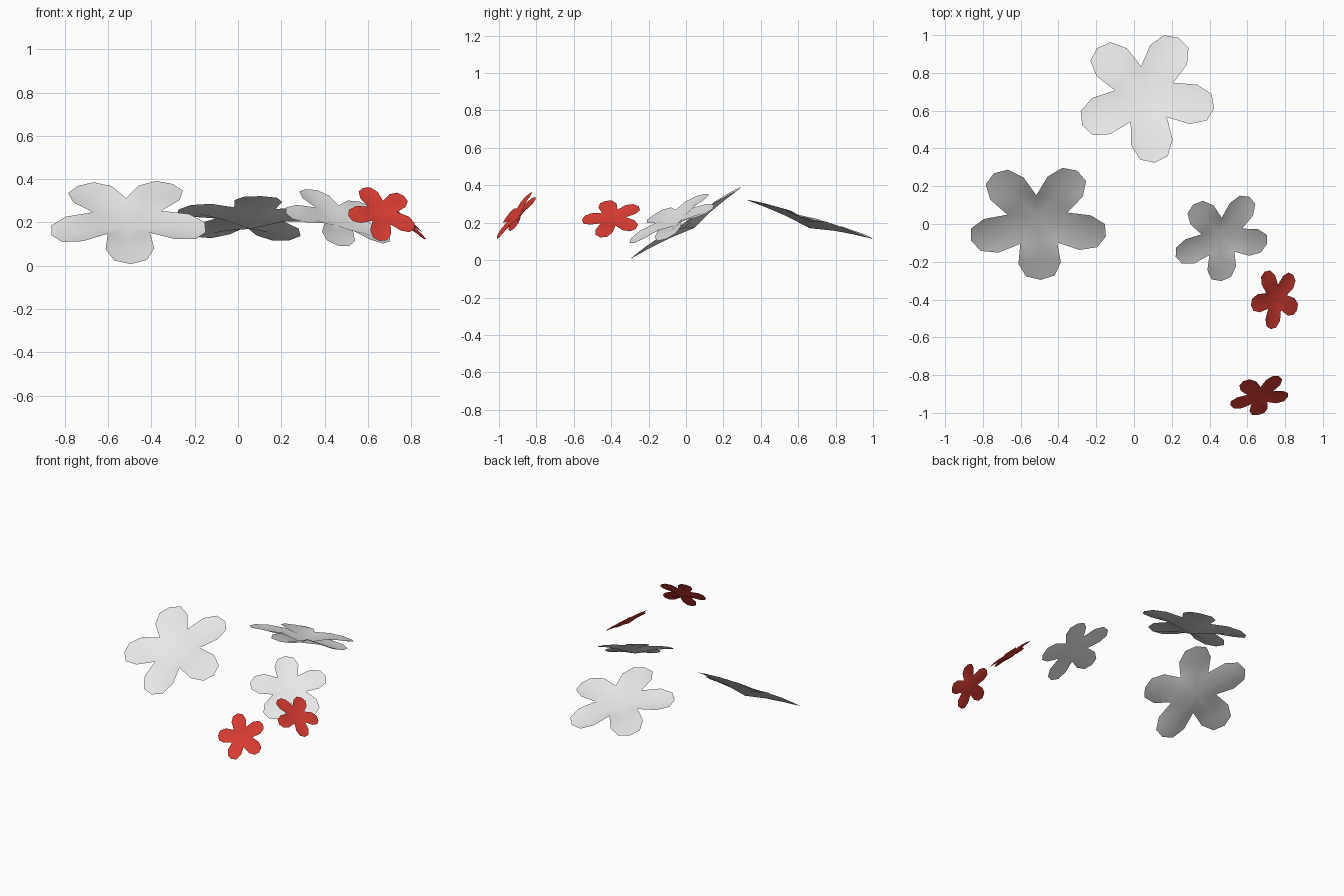
import bpy, math
from mathutils import Vector, Matrix

if "Cube" in bpy.data.objects:
    bpy.data.objects.remove(bpy.data.objects["Cube"])


def material(name, rgb):
    m = bpy.data.materials.new(name)
    m.diffuse_color = (*rgb, 1)
    m.use_nodes = True
    m.node_tree.nodes["Principled BSDF"].inputs["Base Color"].default_value = m.diffuse_color
    return m


WHITE = material("white petals", (0.8, 0.8, 0.8))
RED = material("red petals", (0.68, 0.045, 0.032))

# One petal: (radial, sideways, height) in units of the flower radius
PETAL = [
    (0.36, -0.26, 0.04),                        # notch shared with the previous petal
    (0.40, 0.0, -0.05), (0.70, 0.0, -0.02),     # midline
    (0.70, -0.30, 0.03), (0.93, -0.20, 0.01),   # right edge
    (1.00, 0.0, 0.0),                           # tip
    (0.93, 0.20, 0.01), (0.70, 0.30, 0.03),     # left edge
]


def flower(name, centre, normal, tip_dir, radius, mat):
    """Five-petalled cupped blossom; the first petal points along tip_dir."""
    n = len(PETAL)
    verts, faces = [(0, 0, -0.12 * radius)], []
    for k in range(5):
        turn = Matrix.Rotation(k * math.tau / 5, 3, 'Z')
        verts += [turn @ (Vector(p) * radius) for p in PETAL]
        notch, m1, m2, s1, h1, tip, h2, s2 = range(1 + k * n, 1 + k * n + n)
        nxt = 1 + ((k + 1) % 5) * n
        faces += [(0, notch, m1), (0, m1, nxt),
                  (notch, s1, m2, m1), (m1, m2, s2, nxt),
                  (s1, h1, tip, m2), (m2, tip, h2, s2)]
    mesh = bpy.data.meshes.new(name)
    mesh.from_pydata(verts, [], faces)
    mesh.materials.append(mat)
    mesh.polygons.foreach_set("use_smooth", [True] * len(mesh.polygons))
    # Orient the blossom
    z = Vector(normal).normalized()
    x = Vector(tip_dir)
    x = (x - z * x.dot(z)).normalized()
    rot = Matrix((x, z.cross(x), z)).transposed().to_4x4()
    mesh.transform(Matrix.Translation(centre) @ rot)
    mesh.update()
    obj = bpy.data.objects.new(name, mesh)
    bpy.context.collection.objects.link(obj)


# Large white blossoms
flower("large_white_flower_left", (-0.51, 0.02, 0.21), (0, -0.64, 1), (0.015, -0.32, -0.2), 0.375, WHITE)
flower("large_white_flower_back", (0.06, 0.675, 0.213), (0, 0.31, 1), (0.05, -0.36, 0.1), 0.37, WHITE)
# Medium white blossom
flower("medium_white_flower", (0.462, -0.067, 0.215), (0.34, -0.52, 1), (0, -0.23, -0.12), 0.265, WHITE)
# Small red blossoms
flower("small_red_flower_right", (0.748, -0.393, 0.221), (0.784, -0.153, 1), (-0.023, -0.167, -0.006), 0.165, RED)
flower("small_red_flower_front", (0.665, -0.905, 0.24), (0.305, -1, 0.83), (-0.01, -0.095, -0.12), 0.165, RED)
